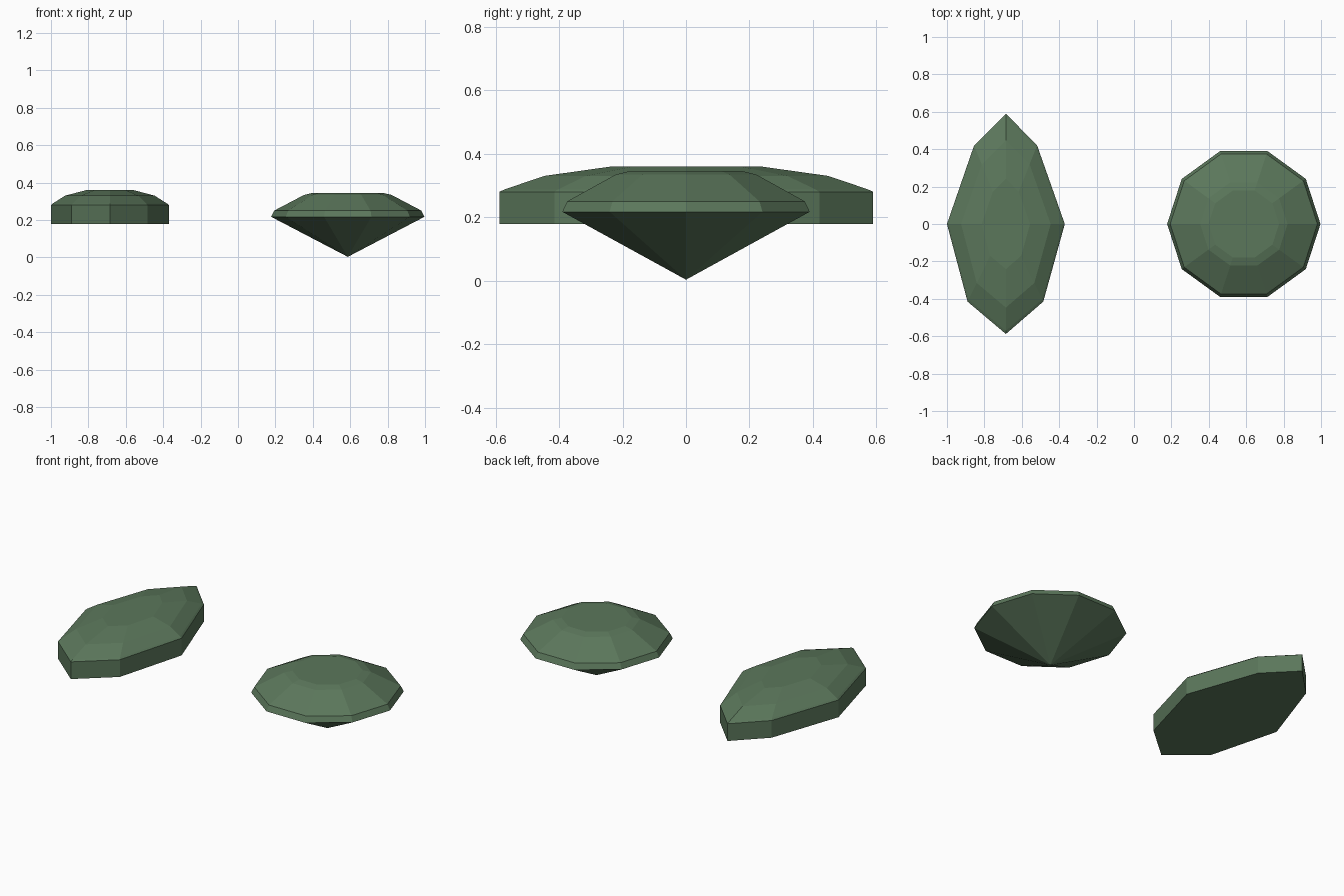
import bpy
import bmesh
from math import cos, sin, tau

cube = bpy.data.objects.get("Cube")
if cube:
    bpy.data.objects.remove(cube, do_unlink=True)

# One green for both stones
green = bpy.data.materials.new("gem_green")
green.use_nodes = True
colour = (0.105, 0.185, 0.105, 1)
green.diffuse_color = colour
green.node_tree.nodes["Principled BSDF"].inputs["Base Color"].default_value = colour


def cut_stone(name, centre_x, outline, levels, tip=None):
    """Stack scaled copies of an outline; close with a flat base or a tip."""
    bm = bmesh.new()
    rings = [[bm.verts.new((x * s, y * s, z)) for x, y in outline]
             for s, z in levels]
    n = len(outline)
    for low, high in zip(rings, rings[1:]):
        for i in range(n):
            j = (i + 1) % n
            bm.faces.new((low[i], low[j], high[j], high[i]))
    bm.faces.new(rings[-1])
    if tip is None:
        bm.faces.new(rings[0][::-1])
    else:
        point = bm.verts.new((0, 0, tip))
        for i in range(n):
            bm.faces.new((point, rings[0][(i + 1) % n], rings[0][i]))
    bmesh.ops.recalc_face_normals(bm, faces=bm.faces)
    mesh = bpy.data.meshes.new(name)
    bm.to_mesh(mesh)
    bm.free()
    mesh.materials.append(green)
    obj = bpy.data.objects.new(name, mesh)
    obj.location.x = centre_x
    bpy.context.collection.objects.link(obj)
    return obj


# Round brilliant: girdle, crown, table and pointed pavilion
decagon = [(0.41 * cos(tau * i / 10), 0.41 * sin(tau * i / 10)) for i in range(10)]
cut_stone("round_gem", 0.587, decagon,
          [(1, 0.217), (0.96, 0.25), (0.57, 0.334), (0.46, 0.345)], tip=0.003)

# Marquise: flat base, upright wall, stepped domed crown
marquise = [(0.315, 0), (0.167, 0.42), (0, 0.59), (-0.17, 0.42),
            (-0.315, 0), (-0.205, -0.415), (0, -0.588), (0.2, -0.415)]
cut_stone("marquise_gem", -0.685, marquise,
          [(1, 0.178), (1, 0.28), (0.97, 0.288), (0.76, 0.33), (0.41, 0.359)])
